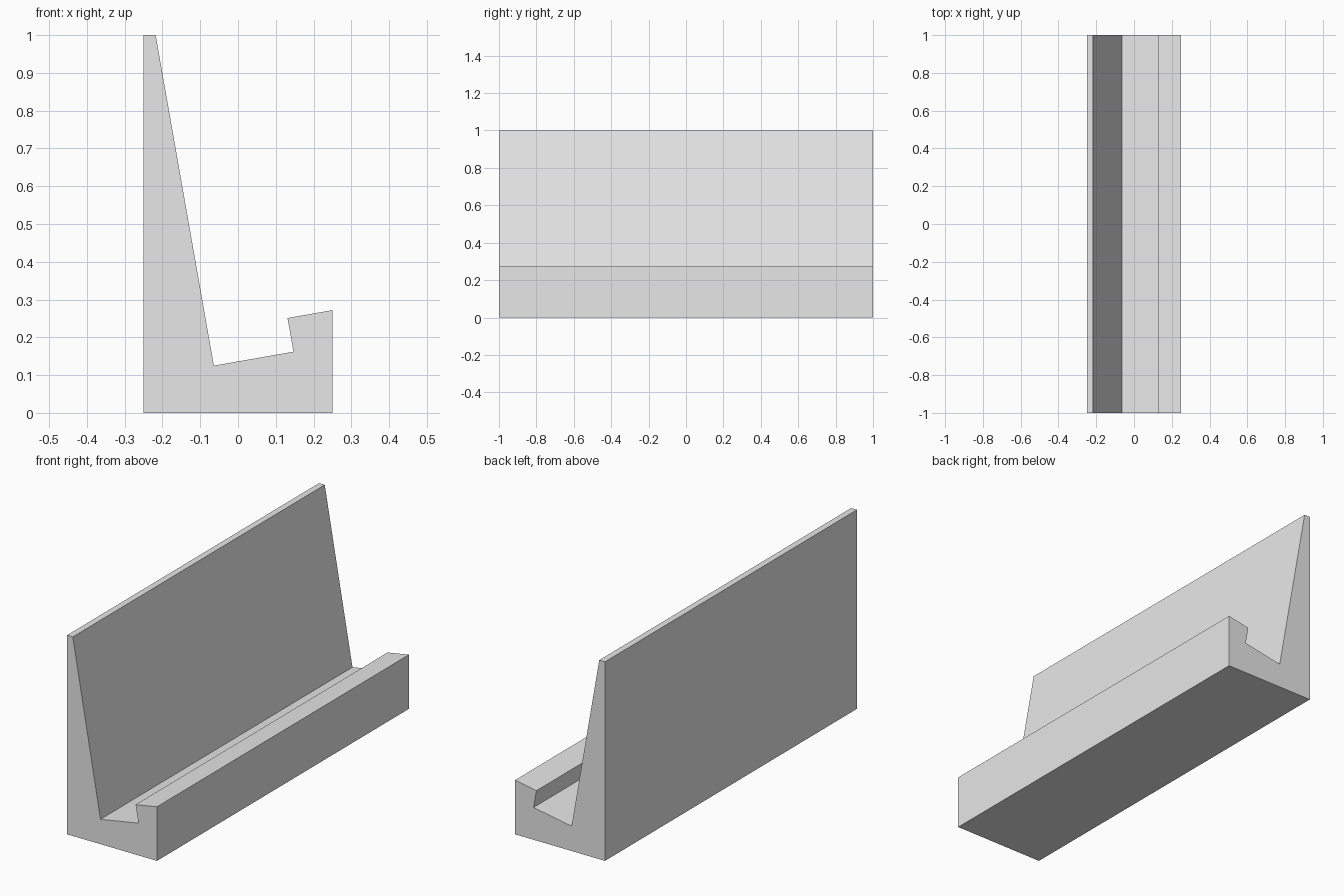
import bpy
import bmesh

if "Cube" in bpy.data.objects:
    bpy.data.objects.remove(bpy.data.objects["Cube"])

# Single plain material
grey = bpy.data.materials.new("light_grey")
grey.diffuse_color = (0.8, 0.8, 0.8, 1.0)
grey.use_nodes = True
grey.node_tree.nodes["Principled BSDF"].inputs["Base Color"].default_value = grey.diffuse_color

# Side profile (x, z): upright back, tilted seat groove and retaining lip
profile = [
    (-0.25, 0.0), (0.25, 0.0),        # base
    (0.25, 0.272), (0.131, 0.251),    # lip top
    (0.147, 0.162), (-0.064, 0.125),  # groove
    (-0.218, 1.0), (-0.25, 1.0),      # leaning back rest
]
half_length = 1.0

# Extrude the profile along y
bm = bmesh.new()
front = bm.faces.new([bm.verts.new((x, -half_length, z)) for x, z in profile])
ext = bmesh.ops.extrude_face_region(bm, geom=[front], use_keep_orig=True)
moved = [g for g in ext["geom"] if isinstance(g, bmesh.types.BMVert)]
bmesh.ops.translate(bm, verts=moved, vec=(0, 2 * half_length, 0))
bmesh.ops.recalc_face_normals(bm, faces=bm.faces)

mesh = bpy.data.meshes.new("card_holder")
bm.to_mesh(mesh)
bm.free()
mesh.materials.append(grey)
holder = bpy.data.objects.new("card_holder", mesh)
bpy.context.collection.objects.link(holder)
